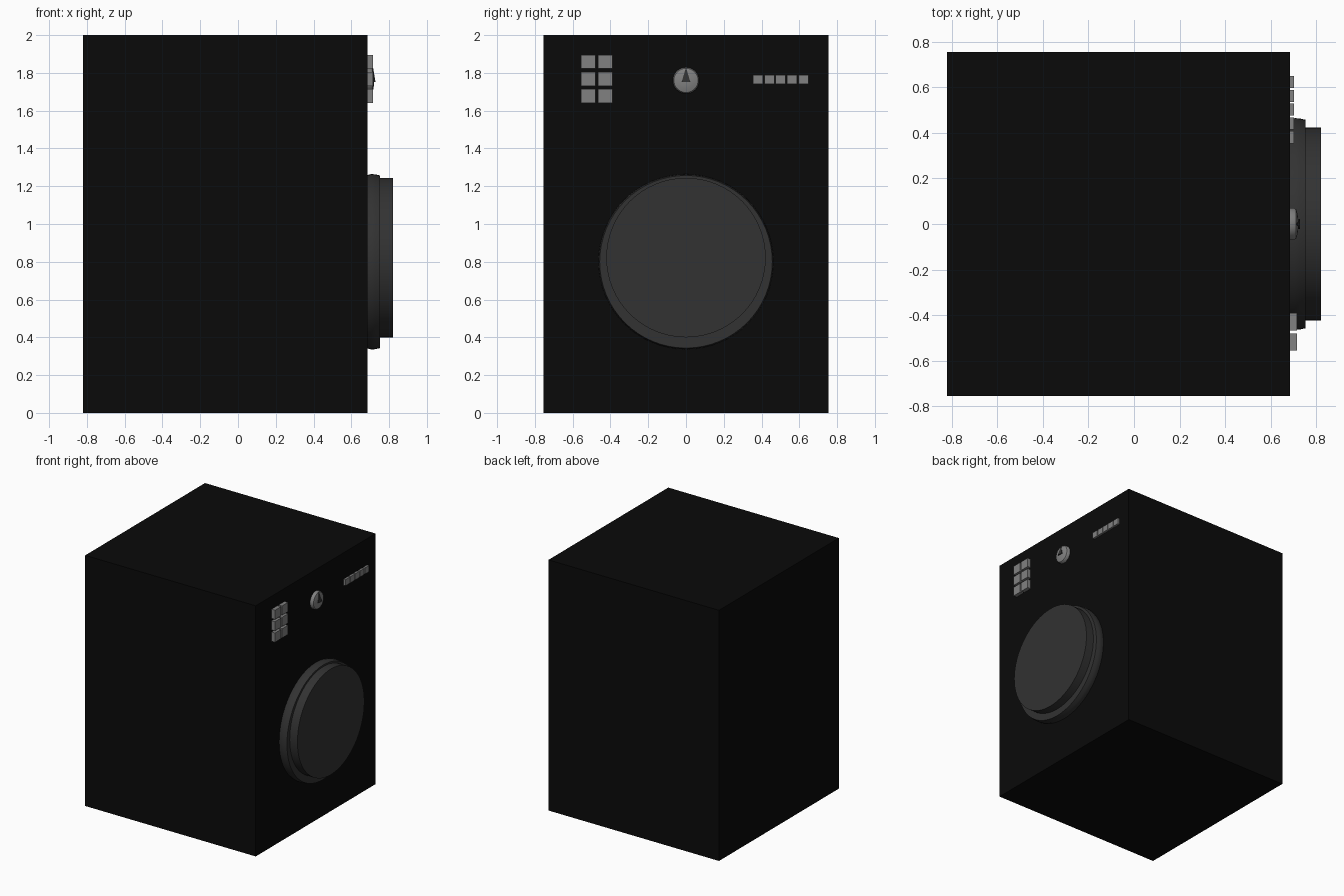
import bpy, bmesh, math

if "Cube" in bpy.data.objects:
    bpy.data.objects.remove(bpy.data.objects["Cube"])


def material(name, value):
    m = bpy.data.materials.new(name)
    m.diffuse_color = (value, value, value, 1)
    m.use_nodes = True
    m.node_tree.nodes["Principled BSDF"].inputs["Base Color"].default_value = m.diffuse_color
    return m


BLACK = material("black_enamel", 0.003)
DARK = material("dark_plastic", 0.032)
GREY = material("grey_plastic", 0.22)
FRONT = 0.685  # x of the panel holding the door and controls


def finish(name, bm, mat, smooth=False):
    bmesh.ops.recalc_face_normals(bm, faces=bm.faces)
    me = bpy.data.meshes.new(name)
    bm.to_mesh(me)
    bm.free()
    ob = bpy.data.objects.new(name, me)
    bpy.context.collection.objects.link(ob)
    me.materials.append(mat)
    if smooth:
        bpy.ops.object.select_all(action='DESELECT')
        ob.select_set(True)
        bpy.context.view_layer.objects.active = ob
        bpy.ops.object.shade_smooth_by_angle(angle=math.radians(35))
    return ob


def box(name, x0, x1, y0, y1, z0, z1, mat):
    bm = bmesh.new()
    bmesh.ops.create_cube(bm, size=1)
    for v in bm.verts:
        v.co = ((x0 + x1) / 2 + v.co.x * (x1 - x0),
                (y0 + y1) / 2 + v.co.y * (y1 - y0),
                (z0 + z1) / 2 + v.co.z * (z1 - z0))
    return finish(name, bm, mat)


def turned(name, profile, zc, sides, mat):
    """Closed round part about an x-parallel axis from (x, radius) rings."""
    bm = bmesh.new()
    rings = []
    for x, r in profile:
        rings.append([bm.verts.new((x, r * math.cos(2 * math.pi * i / sides),
                                    zc + r * math.sin(2 * math.pi * i / sides)))
                      for i in range(sides)])
    for a, b in zip(rings, rings[1:]):
        for i in range(sides):
            j = (i + 1) % sides
            bm.faces.new((a[i], a[j], b[j], b[i]))
    bm.faces.new(rings[0])
    bm.faces.new(rings[-1])
    return finish(name, bm, mat, True)


# cabinet
box("cabinet", -0.82, FRONT, -0.755, 0.755, 0, 2, BLACK)

# door surround and door
turned("door_surround", [(FRONT - 0.02, 0.455), (FRONT, 0.459), (0.705, 0.464),
                         (0.725, 0.463), (0.752, 0.457)], 0.80, 64, DARK)
turned("door", [(0.74, 0.422), (0.82, 0.422)], 0.822, 64, DARK)

# program buttons, two columns of three
for c in range(2):
    for r in range(3):
        y, z = -0.555 + c * 0.089, 1.64 + r * 0.091
        box(f"program_button_{c}_{r}", FRONT - 0.02, 0.715, y, y + 0.076, z, z + 0.074, GREY)

# row of small buttons
for i in range(5):
    y = 0.354 + i * 0.0605
    box(f"small_button_{i}", FRONT - 0.02, 0.702, y, y + 0.053, 1.74, 1.79, GREY)

# dial
turned("dial", [(FRONT - 0.02, 0.07), (0.702, 0.07), (0.711, 0.064),
                (0.717, 0.045), (0.72, 0.02)], 1.76, 32, GREY)

# dial pointer: wedge tapering towards the top
bm = bmesh.new()
layers = [[bm.verts.new(p) for p in ((x, -0.023, 1.752), (x, 0.023, 1.752), (t, 0, 1.828))]
          for x, t in ((0.70, 0.70), (0.728, 0.715))]
bm.faces.new(layers[0])
bm.faces.new(layers[1])
for i in range(3):
    j = (i + 1) % 3
    bm.faces.new((layers[0][i], layers[0][j], layers[1][j], layers[1][i]))
finish("dial_pointer", bm, DARK)
